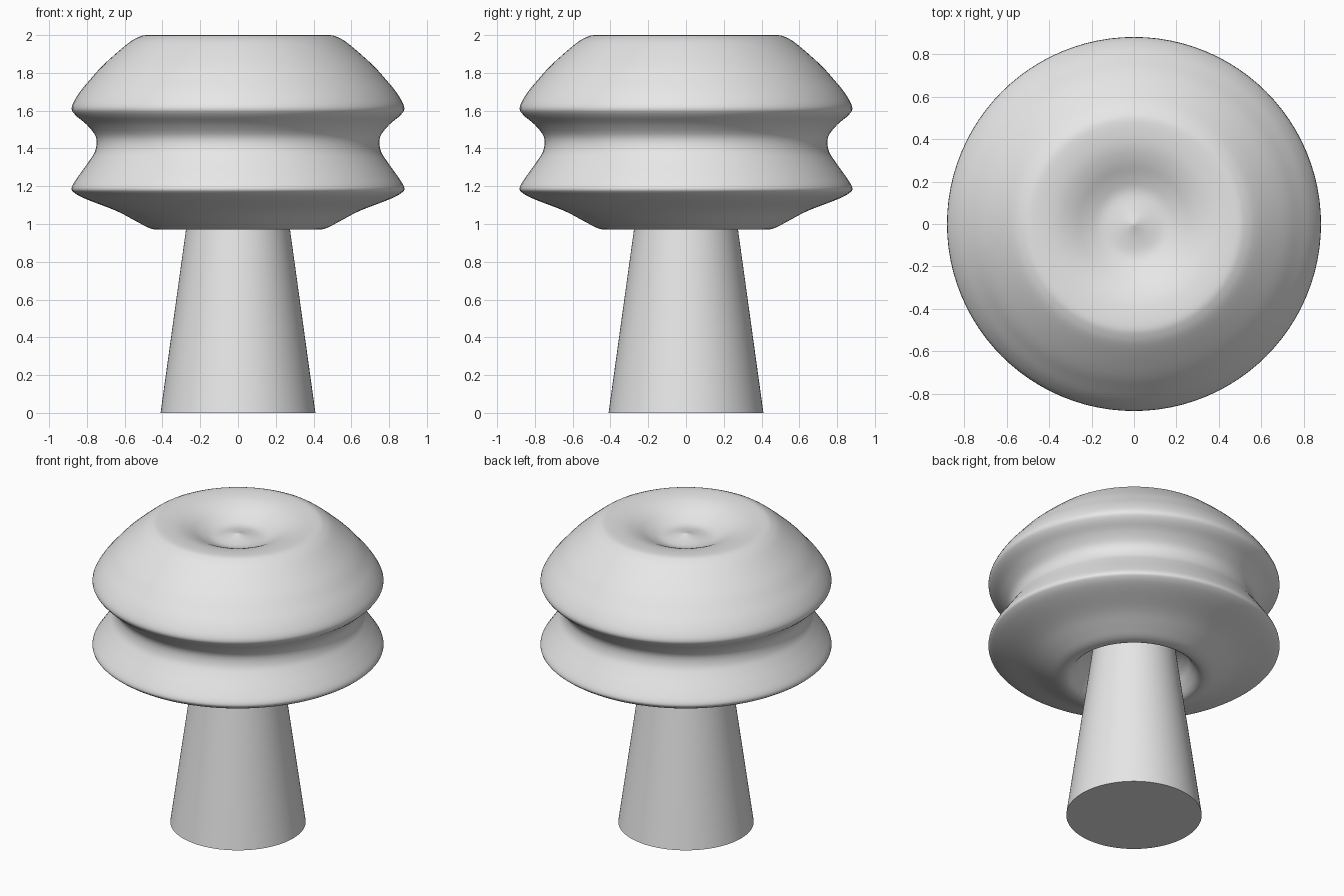
import bpy
import bmesh
import math
from mathutils import Vector

cube = bpy.data.objects.get("Cube")
if cube:
    bpy.data.objects.remove(cube, do_unlink=True)

grey = bpy.data.materials.new("light_grey")
grey.use_nodes = True
grey.diffuse_color = (0.8, 0.8, 0.8, 1)
grey.node_tree.nodes["Principled BSDF"].inputs["Base Color"].default_value = (0.8, 0.8, 0.8, 1)


def smooth_profile(points, steps=4):
    """Pass a smooth curve through (radius, height) points."""
    pts = [Vector(p) for p in points]
    pts = [pts[0]] + pts + [pts[-1]]
    out = []
    for a, b, c, d in zip(pts, pts[1:], pts[2:], pts[3:]):
        for i in range(steps):
            t = i / steps
            out.append(0.5 * (2 * b + (c - a) * t + (2 * a - 5 * b + 4 * c - d) * t ** 2
                              + (3 * b - a - 3 * c + d) * t ** 3))
    return out + [pts[-1]]


def lathe(name, profile, sides=96):
    """Spin a profile around the z axis into a closed smooth solid."""
    bm = bmesh.new()
    verts = [bm.verts.new((max(r, 0), 0, z)) for r, z in profile]
    edges = [bm.edges.new(pair) for pair in zip(verts, verts[1:])]
    bmesh.ops.spin(bm, geom=verts + edges, cent=(0, 0, 0), axis=(0, 0, 1),
                   angle=math.tau, steps=sides, use_merge=False)
    bmesh.ops.remove_doubles(bm, verts=bm.verts, dist=0.0005)
    bmesh.ops.recalc_face_normals(bm, faces=bm.faces)
    mesh = bpy.data.meshes.new(name)
    bm.to_mesh(mesh)
    bm.free()
    mesh.materials.append(grey)
    obj = bpy.data.objects.new(name, mesh)
    bpy.context.collection.objects.link(obj)
    bpy.ops.object.select_all(action="DESELECT")
    obj.select_set(True)
    bpy.context.view_layer.objects.active = obj
    bpy.ops.object.shade_smooth_by_angle(angle=math.radians(40))
    return obj


# Double-bulged cap: dimpled top, waist groove, hollow underside
cap_points = [
    (0, 1.93), (0.07, 1.912), (0.15, 1.905), (0.22, 1.928), (0.3, 1.966),
    (0.38, 1.991), (0.48, 2.0), (0.53, 1.988), (0.59, 1.95), (0.71, 1.845),
    (0.78, 1.768), (0.84, 1.695), (0.88, 1.62), (0.862, 1.578), (0.8, 1.525),
    (0.752, 1.46), (0.755, 1.39), (0.79, 1.33), (0.84, 1.26), (0.88, 1.195),
    (0.866, 1.165), (0.8, 1.13), (0.645, 1.07), (0.54, 1.015), (0.47, 0.979),
    (0.42, 0.97), (0.385, 0.985), (0.35, 1.03), (0.31, 1.09), (0.22, 1.15),
    (0, 1.18),
]
lathe("cap", smooth_profile(cap_points))

# Tapered stem reaching into the hollow of the cap
lathe("stem", [(0, 0), (0.41, 0), (0.245, 1.19), (0, 1.19)])
